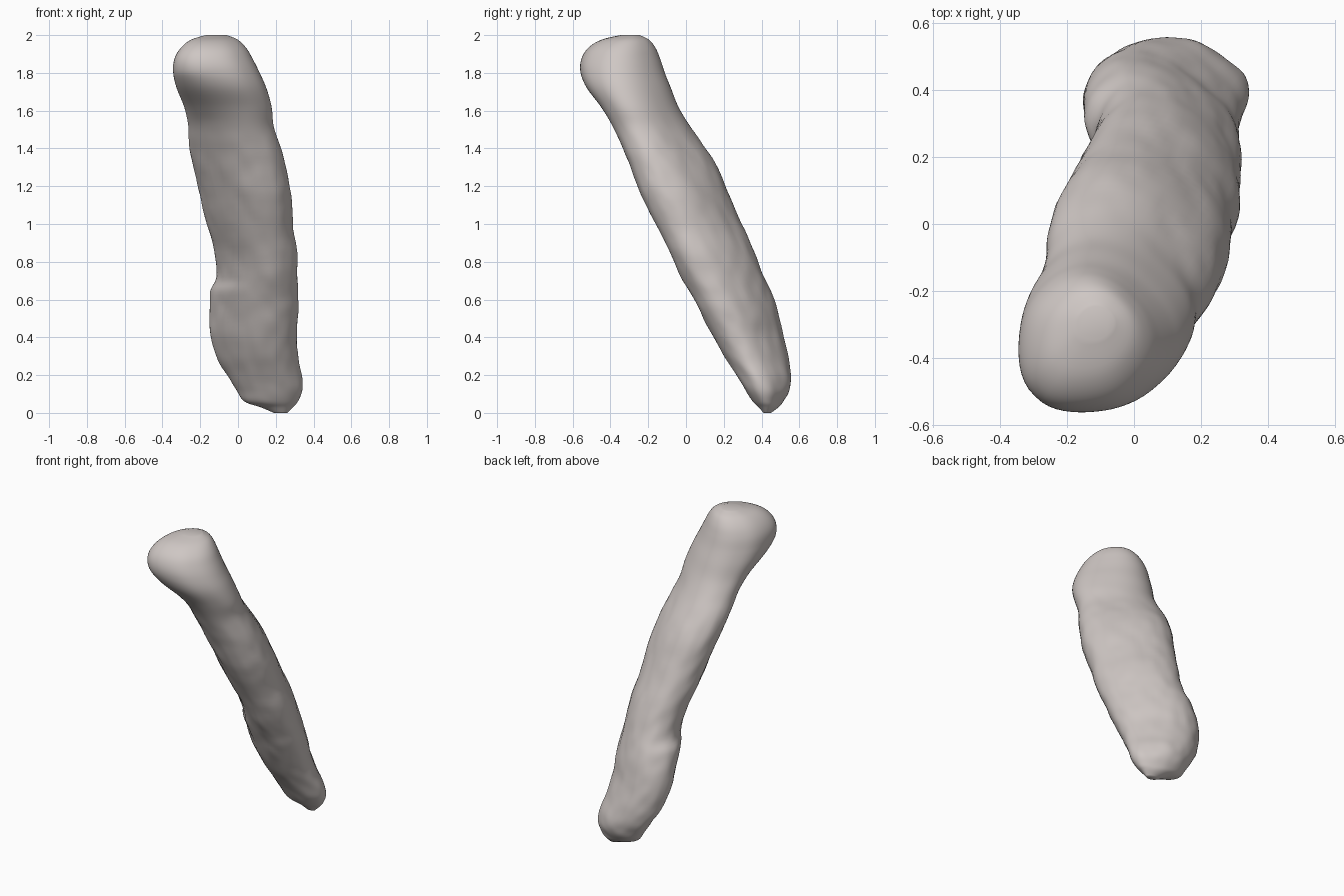
import bpy, bmesh, math
from mathutils import Vector, noise

if "Cube" in bpy.data.objects:
    bpy.data.objects.remove(bpy.data.objects["Cube"])

# Horizontal slices: z, x min, x max, y min, y max, diagonal skew
slices = [
    (0.00, 0.19, 0.26, 0.41, 0.45, -0.2),
    (0.03, 0.12, 0.29, 0.385, 0.49, -0.2),
    (0.06, 0.035, 0.315, 0.355, 0.515, -0.2),
    (0.12, -0.01, 0.338, 0.315, 0.548, -0.25),
    (0.20, -0.06, 0.335, 0.265, 0.556, -0.3),
    (0.30, -0.11, 0.318, 0.20, 0.54, -0.36),
    (0.42, -0.143, 0.312, 0.135, 0.513, -0.40),
    (0.54, -0.150, 0.320, 0.075, 0.485, -0.41),
    (0.64, -0.146, 0.316, 0.02, 0.45, -0.41),
    (0.72, -0.115, 0.313, -0.025, 0.415, -0.41),
    (0.85, -0.125, 0.315, -0.085, 0.36, -0.41),
    (1.00, -0.165, 0.292, -0.16, 0.295, -0.41),
    (1.15, -0.20, 0.282, -0.235, 0.23, -0.41),
    (1.30, -0.235, 0.255, -0.295, 0.165, -0.41),
    (1.42, -0.257, 0.22, -0.345, 0.09, -0.40),
    (1.52, -0.263, 0.188, -0.39, 0.02, -0.36),
    (1.62, -0.285, 0.178, -0.45, -0.04, -0.28),
    (1.72, -0.325, 0.15, -0.525, -0.08, -0.18),
    (1.80, -0.343, 0.115, -0.558, -0.112, -0.12),
    (1.87, -0.338, 0.08, -0.555, -0.135, -0.08),
    (1.93, -0.305, 0.045, -0.52, -0.16, -0.05),
    (1.975, -0.25, 0.0, -0.45, -0.195, 0.0),
    (2.00, -0.17, -0.06, -0.345, -0.245, 0.0),
]
SIDES, STEPS = 64, 5


def smooth_between(a, b, c, d, t):
    """Catmull-Rom blend of four slices."""
    return [0.5 * (2 * q + (r - p) * t + (2 * p - 5 * q + 4 * r - s) * t * t
                   + (3 * q - p - 3 * r + s) * t ** 3)
            for p, q, r, s in zip(a, b, c, d)]


def power(v, e):
    return math.copysign(abs(v) ** e, v)


def fit(values, lo, hi):
    a, b = min(values), max(values)
    return [lo + (v - a) / (b - a) * (hi - lo) for v in values]


def ring(z, x0, x1, y0, y1, skew):
    """Rounded slab section, long along one diagonal, fitted to its bounds."""
    corner = 0.27 * min(1, max(0, (z - 1.55) / 0.25))  # front left lip of the head
    xs, ys = [], []
    for i in range(SIDES):
        t = 2 * math.pi * i / SIDES
        u = power(math.cos(t), 0.88) * math.sqrt(1 - skew)
        v = power(math.sin(t), 0.88) * math.sqrt(1 + skew)
        if v < 0:
            v *= 1 + corner * math.sin(t) ** 4
        xs.append(u + v)
        ys.append(v - u)
    return [Vector((x, y, z)) for x, y in zip(fit(xs, x0, x1), fit(ys, y0, y1))]


def roughen(p, centre):
    """Rough lumps on the shaft, fading out at the smooth head."""
    fade = min(1, max(0, (1.6 - p.z) / 0.25)) * min(1, p.z / 0.15)
    q = p + Vector((0.16, 0.40, 0)) * p.z  # follow the lean so lumps run along it
    q.z *= 0.7
    n = noise.noise(q * 7) * 0.006 + noise.noise(q * 16 + Vector((5, 2, 8))) * 0.005
    out = Vector((p.x - centre.x, p.y - centre.y, 0))
    return p + out.normalized() * n * fade


bm = bmesh.new()
rings = []
last = len(slices) - 1
for k in range(last):
    four = [slices[min(max(k + o, 0), last)] for o in (-1, 0, 1, 2)]
    for j in range(STEPS + (k == last - 1)):
        s = smooth_between(*four, j / STEPS)
        c = Vector(((s[1] + s[2]) / 2, (s[3] + s[4]) / 2, s[0]))
        rings.append([bm.verts.new(roughen(p, c)) for p in ring(*s)])
for a, b in zip(rings, rings[1:]):
    for i in range(SIDES):
        j = (i + 1) % SIDES
        bm.faces.new((a[i], a[j], b[j], b[i]))
# closed ends
bm.faces.new(rings[0])
bm.faces.new(rings[-1])
bmesh.ops.recalc_face_normals(bm, faces=bm.faces)
for f in bm.faces:
    f.smooth = True

mesh = bpy.data.meshes.new("bone_shaft")
bm.to_mesh(mesh)
bm.free()
shaft = bpy.data.objects.new("bone_shaft", mesh)
bpy.context.collection.objects.link(shaft)

mat = bpy.data.materials.new("pale_warm_grey")
mat.diffuse_color = (0.62, 0.57, 0.55, 1)
mat.use_nodes = True
mat.node_tree.nodes["Principled BSDF"].inputs["Base Color"].default_value = mat.diffuse_color
mesh.materials.append(mat)
